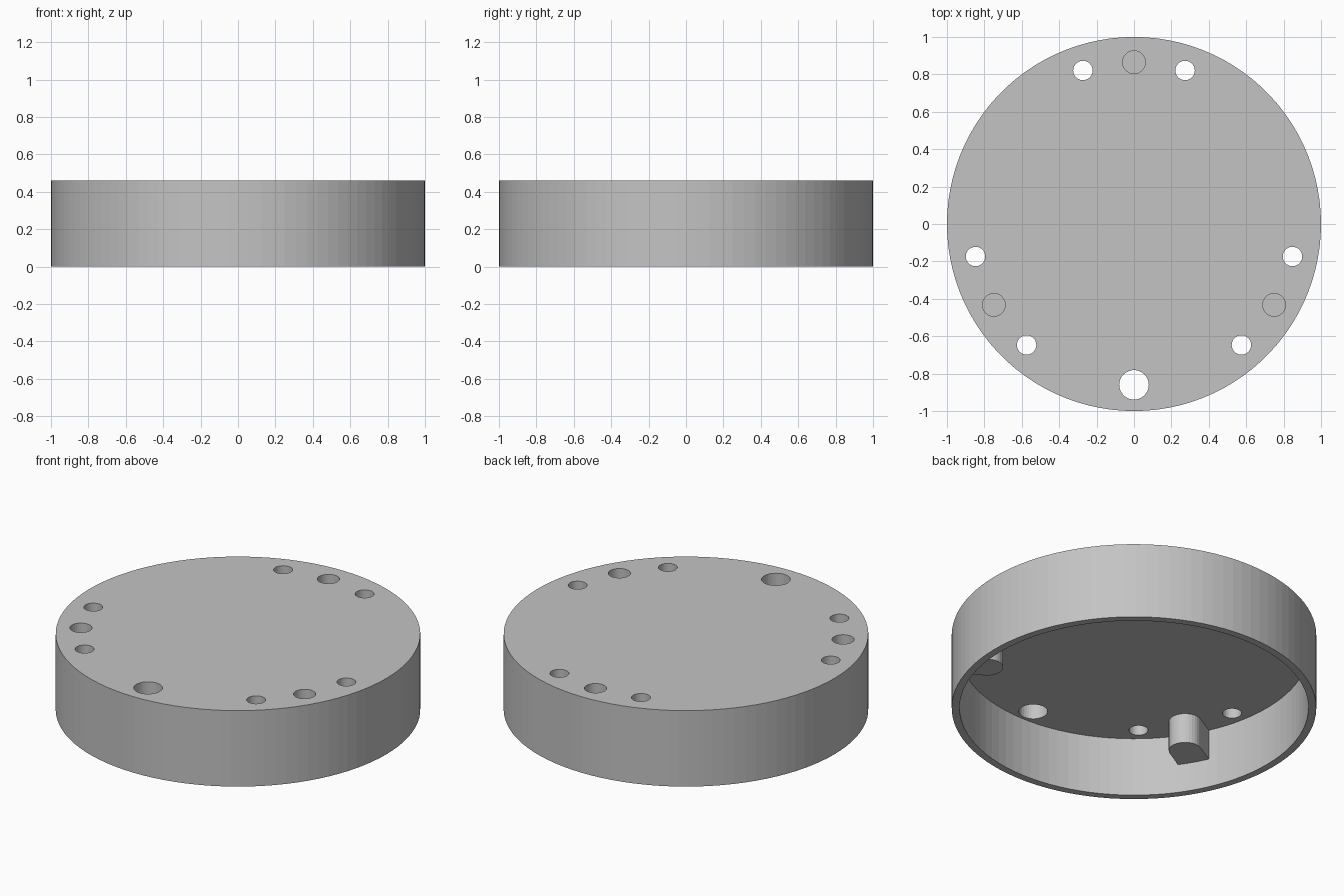
import bpy, bmesh
from math import cos, sin, pi, radians

cube = bpy.data.objects.get("Cube")
if cube:
    bpy.data.objects.remove(cube, do_unlink=True)

R, H = 1.0, 0.46              # outer radius and height
INNER, CEILING = 0.957, 0.357  # cavity radius and underside of the plate
BOSS_BASE, BOSS_R, BOSS_AT = 0.175, 0.09, 0.82
RING = 0.865                  # radius of the hole circle

grey = bpy.data.materials.new("plain grey")
grey.use_nodes = True
colour = (0.55, 0.55, 0.55, 1)
grey.diffuse_color = colour
grey.node_tree.nodes["Principled BSDF"].inputs["Base Color"].default_value = colour


def prism(name, outline, z0, z1):
    """Extrude a closed outline between two heights."""
    bm = bmesh.new()
    face = bm.faces.new([bm.verts.new((x, y, z0)) for x, y in outline])
    top = bmesh.ops.extrude_face_region(bm, geom=[face])["geom"]
    for v in top:
        if isinstance(v, bmesh.types.BMVert):
            v.co.z = z1
    bmesh.ops.recalc_face_normals(bm, faces=bm.faces)
    mesh = bpy.data.meshes.new(name)
    bm.to_mesh(mesh)
    bm.free()
    mesh.materials.append(grey)
    obj = bpy.data.objects.new(name, mesh)
    bpy.context.collection.objects.link(obj)
    return obj


def circle(r, n, x=0, y=0):
    return [(x + r * cos(2 * pi * i / n), y + r * sin(2 * pi * i / n)) for i in range(n)]


def polar(r, degrees):
    return r * cos(radians(degrees)), r * sin(radians(degrees))


def boss_outline(degrees):
    """Rounded towards the centre, straight sides running into the wall."""
    pts = [(0.98, -BOSS_R), (0.98, BOSS_R)]
    pts += [(BOSS_AT + BOSS_R * cos(a), BOSS_R * sin(a))
            for a in (pi / 2 + pi * i / 16 for i in range(17))]
    c, s = polar(1, degrees)
    return [(x * c - y * s, x * s + y * c) for x, y in pts]


def cut(target, cutter):
    cutter.hide_render = True
    mod = target.modifiers.new("cut", "BOOLEAN")
    mod.operation, mod.solver, mod.object = "DIFFERENCE", "EXACT", cutter
    bpy.context.view_layer.objects.active = target
    bpy.ops.object.modifier_apply(modifier=mod.name)
    bpy.data.objects.remove(cutter, do_unlink=True)


# Cavity shape, with room left for the three bosses
lid = prism("round_lid", circle(R, 100), 0, H)
cavity = prism("cavity_cutter", circle(INNER, 100), -0.1, CEILING)
for angle in (90, 210, 330):
    cut(cavity, prism("boss_shape", boss_outline(angle), BOSS_BASE, H))
cut(lid, cavity)

# Blind screw holes over the bosses, flanked by small through holes
for angle in (90, 210, 330):
    cut(lid, prism("screw_hole", circle(0.061, 32, *polar(RING, angle)), 0.22, H + 0.1))
    for side in (-18.4, 18.4):
        x, y = polar(RING, angle + side)
        cut(lid, prism("small_hole", circle(0.052, 32, x, y), 0.2, H + 0.1))

# Large cable hole at the front
cut(lid, prism("cable_hole", circle(0.079, 32, 0, -0.86), 0.2, H + 0.1))
